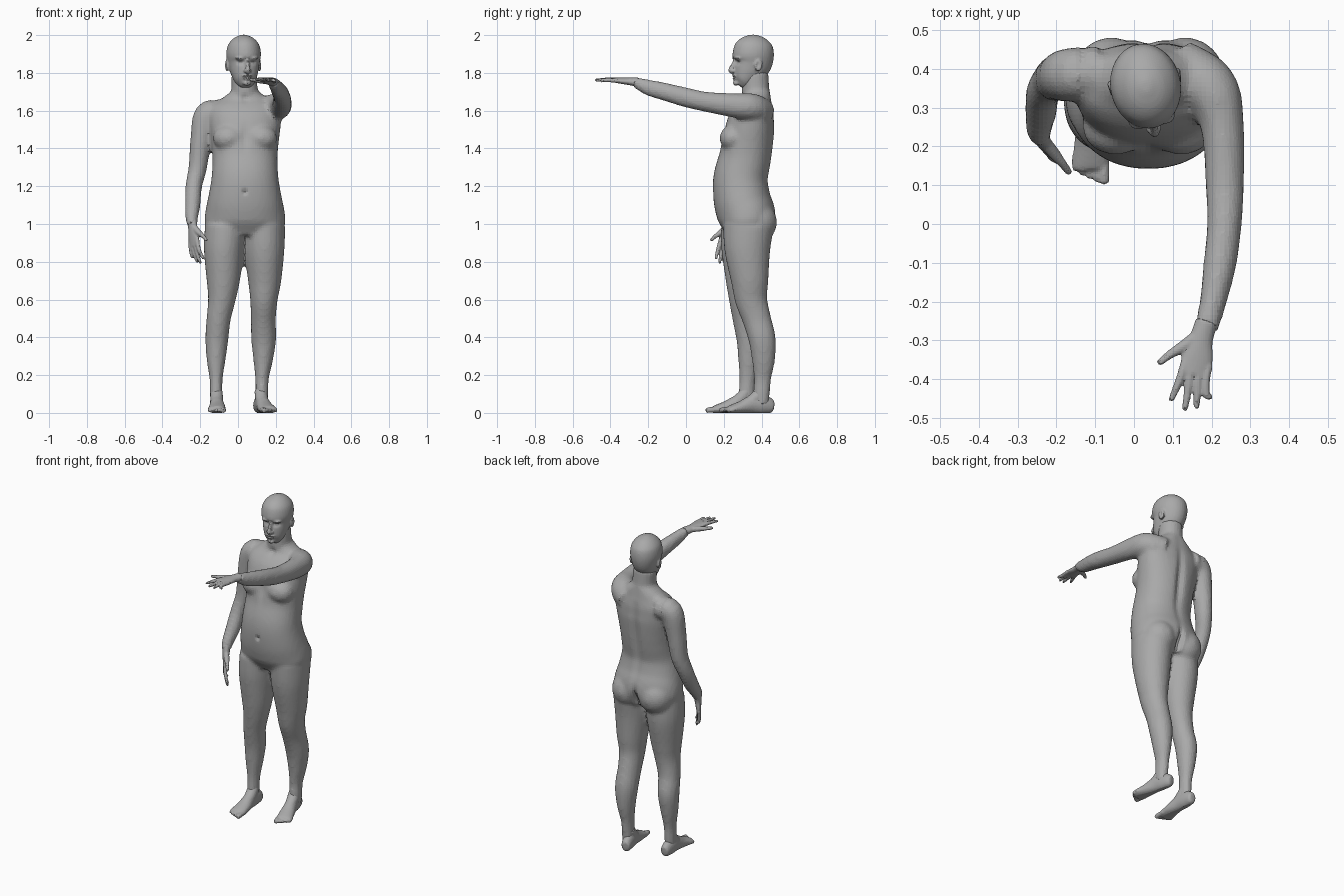
import bpy, bmesh, math
from mathutils import Vector, Matrix

default_cube = bpy.data.objects.get("Cube")
if default_cube:
    bpy.data.objects.remove(default_cube, do_unlink=True)

SKIN = (0.40, 0.40, 0.40, 1.0)
skin = bpy.data.materials.new("plain_grey")
skin.use_nodes = True
skin.diffuse_color = SKIN
skin.node_tree.nodes["Principled BSDF"].inputs["Base Color"].default_value = SKIN

X_AXIS = Vector((1, 0, 0))


def resample(points, steps=5):
    """Run a smooth curve through points that carry a position and two radii."""
    pts = [Vector(p if len(p) > 4 else (*p, p[-1])) for p in points]
    padded = [pts[0], *pts, pts[-1]]
    result = []
    for a, b, c, d in zip(padded, padded[1:], padded[2:], padded[3:]):
        for i in range(steps):
            t = i / steps
            result.append((b * 2 + (c - a) * t + (a * 2 - b * 5 + c * 4 - d) * t ** 2
                           + (b * 3 - a - c * 3 + d) * t ** 3) * 0.5)
    return result + [pts[-1]]


def loft(bm, points, side=X_AXIS, sides=24, power=1.0):
    """Skin elliptical rings along a path; side is the direction of the first radius."""
    path = resample(points)
    rings = []
    for i, p in enumerate(path):
        before, after = path[max(i - 1, 0)], path[min(i + 1, len(path) - 1)]
        tangent = (Vector(after[:3]) - Vector(before[:3])).normalized()
        across = (side - tangent * side.dot(tangent)).normalized()
        other = tangent.cross(across)
        ring = []
        for k in range(sides):
            angle = math.tau * k / sides
            c, s = math.cos(angle), math.sin(angle)
            c = math.copysign(abs(c) ** power, c)
            s = math.copysign(abs(s) ** power, s)
            ring.append(bm.verts.new(Vector(p[:3]) + across * c * p[3] + other * s * p[4]))
        rings.append(ring)
    for low, high in zip(rings, rings[1:]):
        for k in range(sides):
            n = (k + 1) % sides
            bm.faces.new((low[k], low[n], high[n], high[k]))
    bm.faces.new(rings[0][::-1])
    bm.faces.new(rings[-1])


def blob(bm, center, radii):
    matrix = Matrix.Translation(center) @ Matrix.Diagonal((*radii, 1))
    bmesh.ops.create_uvsphere(bm, u_segments=24, v_segments=16, radius=1, matrix=matrix)


def fuse(name, bm, voxel, smoothing, dents=(), floor=False, matrix=Matrix()):
    """Merge overlapping parts into one skin, then press in the dents."""
    bmesh.ops.recalc_face_normals(bm, faces=bm.faces)
    mesh = bpy.data.meshes.new(name)
    bm.to_mesh(mesh)
    bm.free()
    obj = bpy.data.objects.new(name, mesh)
    bpy.context.scene.collection.objects.link(obj)
    remesh = obj.modifiers.new("merge", "REMESH")
    remesh.mode = "VOXEL"
    remesh.voxel_size = voxel
    soften = obj.modifiers.new("soften", "SMOOTH")
    soften.factor = 0.5
    soften.iterations = smoothing
    graph = bpy.context.evaluated_depsgraph_get()
    merged = bpy.data.meshes.new_from_object(obj.evaluated_get(graph))
    obj.modifiers.clear()
    obj.data = merged
    for vert in merged.vertices:
        for center, size, push in dents:
            gap = vert.co - Vector(center)
            amount = sum((g / s) ** 2 for g, s in zip(gap, size))
            vert.co += Vector(push) * math.exp(-amount)
        if floor:
            vert.co.z = max(vert.co.z, 0)
    merged.transform(matrix)
    merged.materials.clear()
    merged.materials.append(skin)
    merged.polygons.foreach_set("use_smooth", [False] * len(merged.polygons))
    return obj


# Torso, with chest, seat and shoulder slopes
body = bmesh.new()
MID = 0.037
loft(body, [
    (MID, .325, .94, .17, .11), (MID, .325, 1.0, .21, .145), (MID, .32, 1.05, .212, .155),
    (MID, .298, 1.13, .197, .152), (MID, .29, 1.235, .178, .146), (MID, .312, 1.34, .172, .14),
    (MID, .325, 1.42, .177, .138), (MID, .345, 1.53, .19, .128), (MID, .365, 1.6, .19, .105),
    (MID, .375, 1.65, .14, .08), (MID, .375, 1.7, .075, .07)], sides=40, power=.92)
for s in (-1, 1):
    blob(body, (MID + s * .085, .25, 1.455), (.085, .072, .07))
    blob(body, (MID + s * .095, .37, 1.01), (.105, .112, .11))
    loft(body, [(MID, .39, 1.67, .05), (MID + s * .1, .385, 1.615, .055),
                (MID + s * .18, .375, 1.58, .055)])

# Neck
loft(body, [(MID, .38, 1.6, .085), (.035, .37, 1.69, .071, .075), (.032, .365, 1.8, .068, .072)])

# Legs
loft(body, [
    (-.065, .31, .99, .11, .125), (-.075, .31, .865, .106, .123), (-.078, .307, .705, .089, .098),
    (-.086, .307, .6, .073, .08), (-.103, .315, .495, .064, .068), (-.112, .335, .39, .061, .068),
    (-.116, .332, .28, .05, .056), (-.116, .325, .18, .035, .043), (-.116, .32, .1, .033, .043),
    (-.116, .318, .04, .03, .04)])
loft(body, [
    (.14, .33, .99, .11, .135), (.14, .325, .865, .106, .122), (.141, .337, .705, .089, .1),
    (.137, .345, .6, .073, .086), (.134, .375, .495, .066, .076), (.136, .403, .39, .066, .072),
    (.133, .41, .28, .052, .061), (.127, .405, .18, .036, .046), (.127, .4, .1, .034, .044),
    (.127, .4, .04, .03, .04)])

# Left arm reaching forward, right arm hanging
loft(body, [
    (.11, .41, 1.59, .07), (.195, .35, 1.618, .073), (.228, .25, 1.628, .056, .064),
    (.234, .1, 1.648, .05, .053), (.233, 0, 1.67, .045, .052), (.222, -.1, 1.697, .043, .048),
    (.204, -.2, 1.723, .035, .042), (.186, -.27, 1.752, .031, .027)])
loft(body, [
    (-.09, .39, 1.59, .07), (-.165, .385, 1.575, .069), (-.195, .378, 1.45, .057, .062),
    (-.213, .37, 1.3, .049, .054), (-.234, .34, 1.2, .044, .048), (-.24, .29, 1.1, .041, .044),
    (-.245, .245, 1.03, .033, .036), (-.242, .225, .99, .027, .03)])

fuse("body", body, .012, 6, dents=[
    ((MID, .49, .97), (.018, .06, .07), (0, -.05, 0)),
    ((MID, .46, 1.38), (.025, .06, .2), (0, -.018, 0)),
    ((MID, .16, 1.46), (.022, .06, .06), (0, .012, 0)),
    ((MID, .145, 1.17), (.012, .03, .014), (0, .012, 0)),
    ((MID, .27, 1.665), (.018, .05, .02), (0, .012, 0))])


# Head, built facing forward and then turned a little to its left
head = bmesh.new()
loft(head, [
    (0, -.072, 1.733, .025, .028), (0, -.055, 1.755, .052, .055), (0, -.03, 1.8, .071, .081),
    (0, -.005, 1.85, .083, .104), (0, .001, 1.9, .091, .11), (0, 0, 1.95, .081, .098),
    (0, 0, 1.985, .05, .062), (0, 0, 2.002, .012, .015)], sides=32)
loft(head, [(0, -.098, 1.87, .008), (0, -.112, 1.838, .010), (0, -.121, 1.814, .013),
            (0, -.108, 1.803, .012)])
for s in (-1, 1):
    blob(head, (s * .013, -.108, 1.811), (.009, .012, .008))
    blob(head, (s * .034, -.086, 1.877), (.028, .022, .009))
    blob(head, (s * .089, .012, 1.84), (.009, .021, .033))
blob(head, (0, -.098, 1.784), (.027, .015, .007))
blob(head, (0, -.096, 1.771), (.023, .015, .007))
blob(head, (0, -.092, 1.746), (.022, .016, .014))
dents = [((0, -.115, 1.7775), (.024, .02, .003), (0, .006, 0))]
for s in (-1, 1):
    dents += [((s * .033, -.1, 1.854), (.019, .03, .011), (0, .013, 0)),
              ((s * .033, -.095, 1.852), (.010, .03, .006), (0, -.008, 0)),
              ((s * .1, .008, 1.843), (.012, .010, .018), (-s * .008, 0, 0))]
fuse("head", head, .006, 4, dents,
     matrix=Matrix.Translation((.03, .355, 0)) @ Matrix.Rotation(math.radians(11), 4, "Z"))


def hand(name, wrist, forward, thumb_side, spread, curl):
    """Palm, four fingers and a thumb laid out along forward and thumb_side."""
    wrist, d = Vector(wrist), Vector(forward).normalized()
    s = Vector(thumb_side)
    s = (s - d * s.dot(d)).normalized()
    palm = Vector(curl)
    bm = bmesh.new()

    def at(along, across, drop, *radii):
        return (*(wrist + d * along + s * across + palm * drop), *radii)

    loft(bm, [at(-.02, 0, 0, .029, .025), at(.03, .003, 0, .031, .02),
              at(.08, .001, 0, .041, .016), at(.122, -.001, 0, .038, .012)], side=s)
    fingers = [(.03, .04, .203), (.009, .001, .217), (-.013, -.027, .206), (-.033, -.055, .174)]
    for base, tip, reach in fingers:
        tip = base + (tip - base) * spread
        loft(bm, [at(.09, base, 0, .011), at(.125, base, 0, .0115),
                  at(.165, (base + tip) / 2, .35, .010), at(reach - .006, tip, 1, .008),
                  at(reach, tip, 1, .005)], side=s, sides=12)
    loft(bm, [at(.015, .01, 0, .016), at(.055, .04, .2, .016), at(.085, .07, .4, .0115),
              at(.113, .092, .5, .009), at(.118, .096, .5, .005)], side=s, sides=12)
    fuse(name, bm, .005, 3)


hand("left_hand", (.183, -.27, 1.752), (-.24, -.97, .09), (-1, .24, .06), 1, (0, 0, -.008))
hand("right_hand", (-.243, .23, 1.0), (.10, -.25, -.96), (.55, -.7, .3), .5, (.018, .005, 0))


def foot(name, heel, heading, inner):
    """Foot with its sole on the ground; inner is +1 or -1 for the big toe side."""
    heel = Vector((*heel, 0))
    u = Vector((math.sin(heading), -math.cos(heading), 0))
    v = Vector((math.cos(heading), math.sin(heading), 0))
    bm = bmesh.new()

    def at(along, across, height, *radii):
        return (*(heel + u * along + v * across * inner + Vector((0, 0, height))), *radii)

    loft(bm, [at(-.035, 0, .03, .012), at(-.026, 0, .032, .026, .034), at(.02, 0, .045, .034, .05),
              at(.08, .002, .045, .036, .048), at(.14, .003, .03, .043, .034),
              at(.2, 0, .018, .048, .022), at(.215, 0, .016, .044, .016)], side=v)
    # Instep rising into the ankle
    loft(bm, [at(.03, 0, .12, .032), at(.06, .002, .08, .034), at(.11, .004, .045, .032),
              at(.16, .006, .025, .026)], side=v)
    for i in range(5):
        across = .034 - i * .0185
        size = .0145 if i == 0 else .0105 - i * .0004
        reach = .252 - i * .004 - i * i * .0012
        loft(bm, [at(.18, across, .018, size), at(reach - .022, across, .016, size),
                  at(reach - .006, across, .012, size * .95), at(reach, across, .010, size * .5)],
             side=v, sides=12)
    fuse(name, bm, .006, 3, floor=True)


foot("right_foot", (-.116, .355), .02, 1)
foot("left_foot", (.112, .43), math.radians(14), -1)
